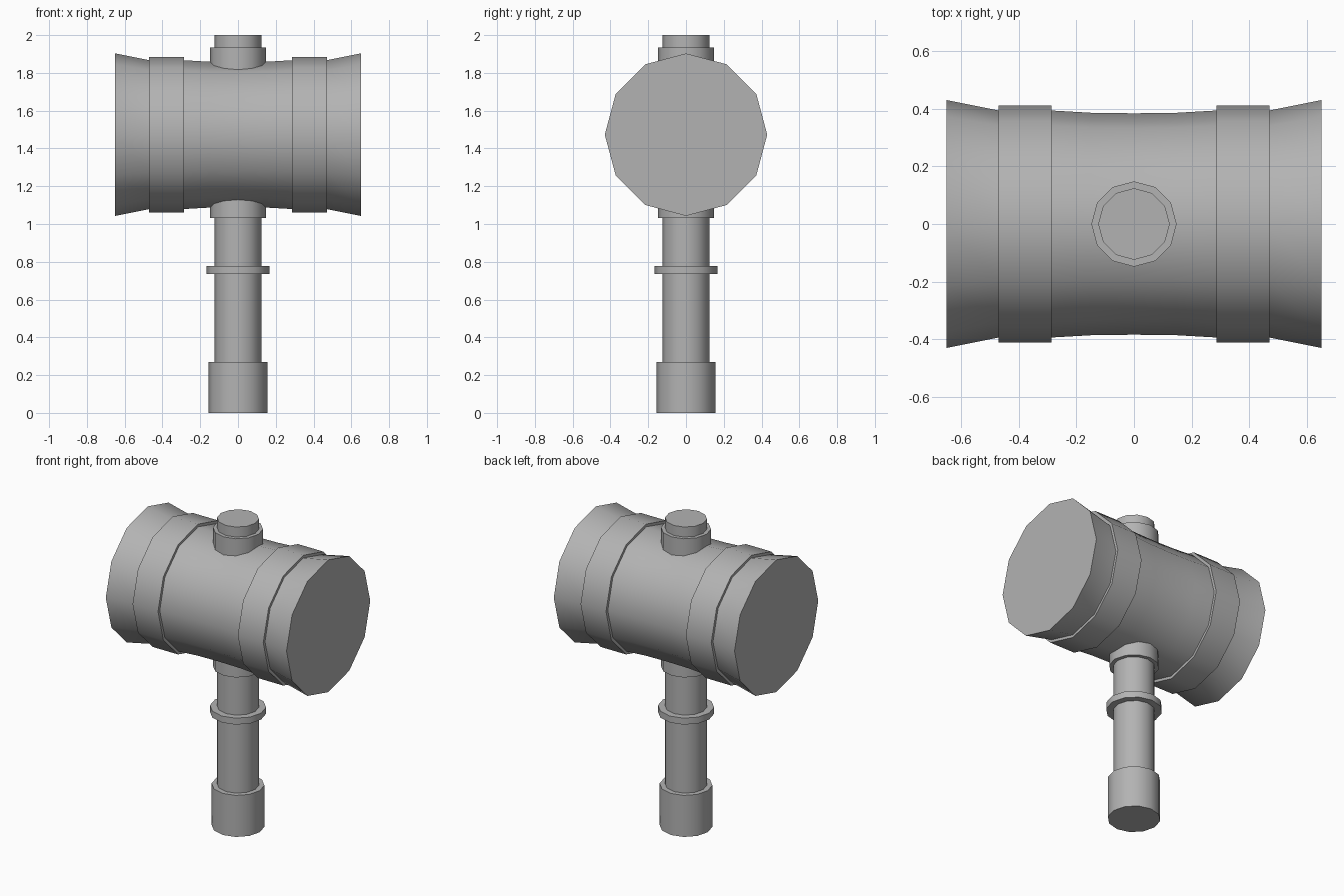
import bpy, bmesh
from math import cos, sin, tau, radians

if "Cube" in bpy.data.objects:
    bpy.data.objects.remove(bpy.data.objects["Cube"])

SIDES = 12
HEAD_Z = 1.473

# Dark grey shared by all parts
grey = bpy.data.materials.new("dark_grey")
grey.diffuse_color = (0.45, 0.45, 0.45, 1)
grey.use_nodes = True
grey.node_tree.nodes["Principled BSDF"].inputs["Base Color"].default_value = grey.diffuse_color


def lathe(name, profile, axis="z", centre_z=0.0):
    """Closed solid of revolution from (position along axis, radius) points."""
    bm = bmesh.new()
    rings = []
    for t, r in profile:
        ring = []
        for i in range(SIDES):
            a = tau * i / SIDES
            u, v = r * cos(a), r * sin(a)
            co = (u, v, t + centre_z) if axis == "z" else (t, u, v + centre_z)
            ring.append(bm.verts.new(co))
        rings.append(ring)
    for a, b in zip(rings, rings[1:]):
        for i in range(SIDES):
            j = (i + 1) % SIDES
            bm.faces.new((a[i], a[j], b[j], b[i]))
    bm.faces.new(rings[0][::-1])
    bm.faces.new(rings[-1])
    bmesh.ops.recalc_face_normals(bm, faces=bm.faces)
    mesh = bpy.data.meshes.new(name)
    bm.to_mesh(mesh)
    bm.free()
    mesh.materials.append(grey)
    obj = bpy.data.objects.new(name, mesh)
    bpy.context.collection.objects.link(obj)
    bpy.ops.object.select_all(action="DESELECT")
    obj.select_set(True)
    bpy.context.view_layer.objects.active = obj
    bpy.ops.object.shade_smooth_by_angle(angle=radians(40))
    return obj


# Waisted head with flared striking ends
half = [(0.15, 0.386), (0.29, 0.394), (0.47, 0.394), (0.65, 0.43)]
head = [(-x, r) for x, r in reversed(half)] + [(0, 0.384)] + half
lathe("mallet_head", head, "x", HEAD_Z)

# Bands around the head
for side, s in (("left", -1), ("right", 1)):
    lathe(f"head_band_{side}", [(s * 0.287, 0.412), (s * 0.47, 0.412)], "x", HEAD_Z)

# Handle through the head, with collar, ring and grip
for name, z0, z1, r in (
    ("handle", 0.01, 2.0, 0.124),
    ("head_collar", 1.033, 1.935, 0.148),
    ("handle_ring", 0.735, 0.777, 0.166),
    ("handle_grip", 0.0, 0.27, 0.156),
):
    lathe(name, [(z0, r), (z1, r)])
